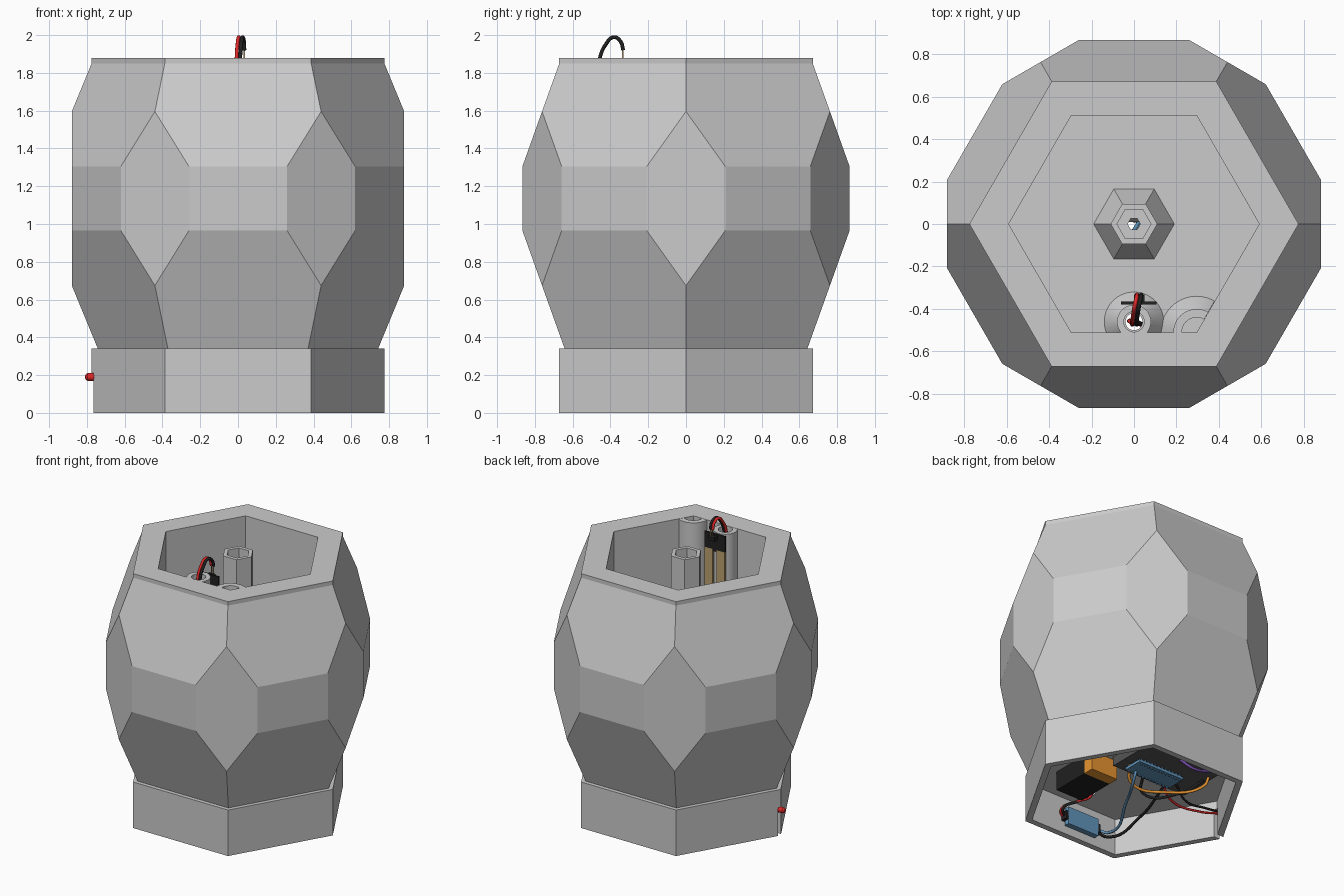
import bpy, bmesh
from math import sin, cos, pi, radians
from mathutils import Vector

if "Cube" in bpy.data.objects:
    bpy.data.objects.remove(bpy.data.objects["Cube"])

def mat(name, col):
    m = bpy.data.materials.new(name)
    m.diffuse_color = (*col, 1)
    m.use_nodes = True
    m.node_tree.nodes["Principled BSDF"].inputs["Base Color"].default_value = m.diffuse_color
    return m

BLACK = mat("black", (.015, .015, .015))
RED = mat("red", (.75, .02, .02))
ORANGE = mat("orange", (.8, .3, .03))
BLUE = mat("blue", (.12, .3, .5))
TAN = mat("tan", (.5, .36, .16))
DARK = mat("dark_grey", (.09, .09, .09))
PURPLE = mat("purple", (.2, .08, .45))

def finish(bm, name, material=None):
    bmesh.ops.recalc_face_normals(bm, faces=bm.faces)
    me = bpy.data.meshes.new(name)
    bm.to_mesh(me)
    bm.free()
    ob = bpy.data.objects.new(name, me)
    bpy.context.collection.objects.link(ob)
    if material:
        me.materials.append(material)
    return ob

def lathe(name, profile, n, centre=(0, 0), clips=(), smooth=False, material=None):
    """Revolve a closed (radius, z) profile in n sides, then trim by planes (distance, normal)."""
    bm = bmesh.new()
    rings = [[bm.verts.new((centre[0] + r * cos(2 * pi * i / n),
                            centre[1] + r * sin(2 * pi * i / n), z)) for r, z in profile]
             for i in range(n)]
    m = len(profile)
    for i in range(n):
        a, b = rings[i], rings[(i + 1) % n]
        for j in range(m):
            bm.faces.new((a[j], b[j], b[(j + 1) % m], a[(j + 1) % m]))
    for d, no in clips:
        no = Vector(no)
        bmesh.ops.bisect_plane(bm, geom=bm.verts[:] + bm.edges[:] + bm.faces[:],
                               plane_co=no * d, plane_no=no, clear_outer=True)
        bmesh.ops.holes_fill(bm, edges=[e for e in bm.edges if e.is_boundary])
    ob = finish(bm, name, material)
    if smooth:
        bpy.ops.object.select_all(action='DESELECT')
        ob.select_set(True)
        bpy.context.view_layer.objects.active = ob
        bpy.ops.object.shade_smooth_by_angle(angle=radians(30))
    return ob

def box(name, centre, size, material=None):
    bm = bmesh.new()
    bmesh.ops.create_cube(bm, size=1)
    bmesh.ops.scale(bm, vec=size, verts=bm.verts)
    bmesh.ops.translate(bm, vec=centre, verts=bm.verts)
    return finish(bm, name, material)

def wire(name, pts, material, r=.01):
    cu = bpy.data.curves.new(name, 'CURVE')
    cu.dimensions = '3D'
    cu.bevel_depth = r
    cu.bevel_resolution = 2
    cu.resolution_u = 8
    cu.use_fill_caps = True
    sp = cu.splines.new('BEZIER')
    sp.bezier_points.add(len(pts) - 1)
    for p, co in zip(sp.bezier_points, pts):
        p.co = co
        p.handle_left_type = p.handle_right_type = 'AUTO'
    cu.materials.append(material)
    ob = bpy.data.objects.new(name, cu)
    bpy.context.collection.objects.link(ob)

def cut(target, cutter):
    mod = target.modifiers.new("cut", 'BOOLEAN')
    mod.operation = 'DIFFERENCE'
    mod.solver = 'EXACT'
    mod.object = cutter
    cutter.hide_render = True
    cutter.hide_set(True)

# Faceted pot with hollow base; six vertical planes trim the corners
corners = [(.88, (cos(k * pi / 3), sin(k * pi / 3), 0)) for k in range(6)]
pot = lathe("planter_pot", [
    (.03, .27), (.725, .27), (.725, 0), (.775, 0), (.775, .34), (.742, .34), (1, .965),
    (1, 1.305), (.775, 1.85), (.775, 1.88), (.59, 1.88), (.59, .34), (.03, .34)], 6, clips=corners)

# Hexagonal centre post
lathe("centre_post", [(.08, .34), (.19, .34), (.11, .5), (.11, 1.88), (.08, 1.88)], 6)

# Round tubes merged into the front wall and the front right corner
wall_a = (.51, (0, -1, 0))
wall_b = (.51, (cos(pi / 6), -sin(pi / 6), 0))
lathe("cable_tube", [(.048, .34), (.14, .34), (.08, .42), (.08, 1.879), (.048, 1.879)],
      40, (0, -.46), [wall_a], True)
lathe("corner_tube", [(.07, .34), (.17, .34), (.11, .42), (.11, 1.879), (.07, 1.879)],
      40, (.295, -.51), [wall_a, wall_b], True)

# Openings: cable hole through the floor, light slot in the left corner
bm = bmesh.new()
bmesh.ops.create_cone(bm, cap_ends=True, segments=32, radius1=.04, radius2=.04, depth=.2)
bmesh.ops.translate(bm, vec=(0, -.46, .305), verts=bm.verts)
cut(pot, finish(bm, "cable_hole_cutter"))
cut(pot, box("light_slot_cutter", (-.75, 0, .08), (.2, .036, .26)))

# Red indicator light
light = lathe("indicator_light", [(.0005, -.81), (.012, -.808), (.02, -.797), (.02, -.765),
                                  (.022, -.765), (.022, -.74), (.0005, -.74)], 20,
              smooth=True, material=RED)
light.rotation_euler = (0, pi / 2, 0)
light.location = (0, 0, .19)

# Moisture sensor: black head on two tan prongs
box("sensor_head", (.022, -.372, 1.81), (.166, .012, .13), BLACK)
for s in (-1, 1):
    box("sensor_prong", (.022 + s * .049, -.372, 1.56), (.068, .015, .4), TAN)
    box("sensor_pin", (.025 + s * .008, -.335, 1.89), (.006, .006, .08), TAN)
box("sensor_connector", (.025, -.352, 1.85), (.05, .04, .03), BLACK)

# Sensor leads: over the tube lip, down the tube and out below
for name, m, dx in (("sensor_wire_red", RED, -.008), ("sensor_wire_black", BLACK, .012)):
    wire(name, [(.022 + dx, -.332, 1.92), (.02 + dx, -.347, 1.967), (.012 + dx, -.382, 1.989),
                (.005 + dx, -.425, 1.95), (dx, -.458, 1.87), (dx, -.468, 1.6), (dx, -.468, .45),
                (dx, -.46, .25), (.08, -.5, .19), (.14, -.58 + dx, .15), (.09, -.625 + dx, .12)], m)

# Sensor module on the inside of the front wall
box("sensor_module", (-.045, -.6, .12), (.26, .04, .13), BLUE)
for x in (.09, -.18):
    box("module_plug", (x, -.605, .12), (.03, .05, .06), BLACK)

# Battery and circuit board under the floor
box("battery_body", (.24, -.245, .2), (.22, .29, .14), BLACK)
box("battery_end", (.24, -.06, .2), (.22, .08, .14), ORANGE)
box("breadboard", (-.12, .21, .235), (.62, .4, .07), DARK)
box("controller_board", (-.06, .14, .175), (.38, .15, .02), BLUE)
for y in (.075, .205):
    for i in range(12):
        box("header_pin", (-.225 + i * .03, y, .185), (.008, .008, .07), BLUE)

# Loose wires between the parts
wire("module_wire_blue", [(-.18, -.62, .13), (-.24, -.55, .09), (-.1, -.2, .12), (.06, .08, .14), (.06, .1, .2)], BLUE)
wire("module_wire_black", [(-.18, -.62, .11), (-.27, -.58, .08), (-.3, -.3, .12), (-.24, -.03, .16), (-.22, .07, .2)], BLACK)
wire("jumper_orange", [(.12, .1, .2), (.04, .02, .12), (-.2, .1, .1), (-.38, .28, .14), (-.4, .3, .2)], ORANGE)
wire("jumper_black", [(-.05, .03, .2), (-.12, -.05, .13), (-.3, .12, .12), (-.4, .25, .2)], BLACK)
wire("jumper_purple", [(-.1, .36, .2), (-.2, .38, .16), (-.35, .36, .2)], PURPLE)
wire("light_wire_red", [(-.2, .05, .2), (-.35, -.02, .14), (-.6, -.02, .15), (-.75, -.01, .19)], RED, .008)
wire("light_wire_black", [(-.28, .1, .2), (-.42, .04, .14), (-.6, .025, .16), (-.75, .01, .19)], BLACK, .008)
